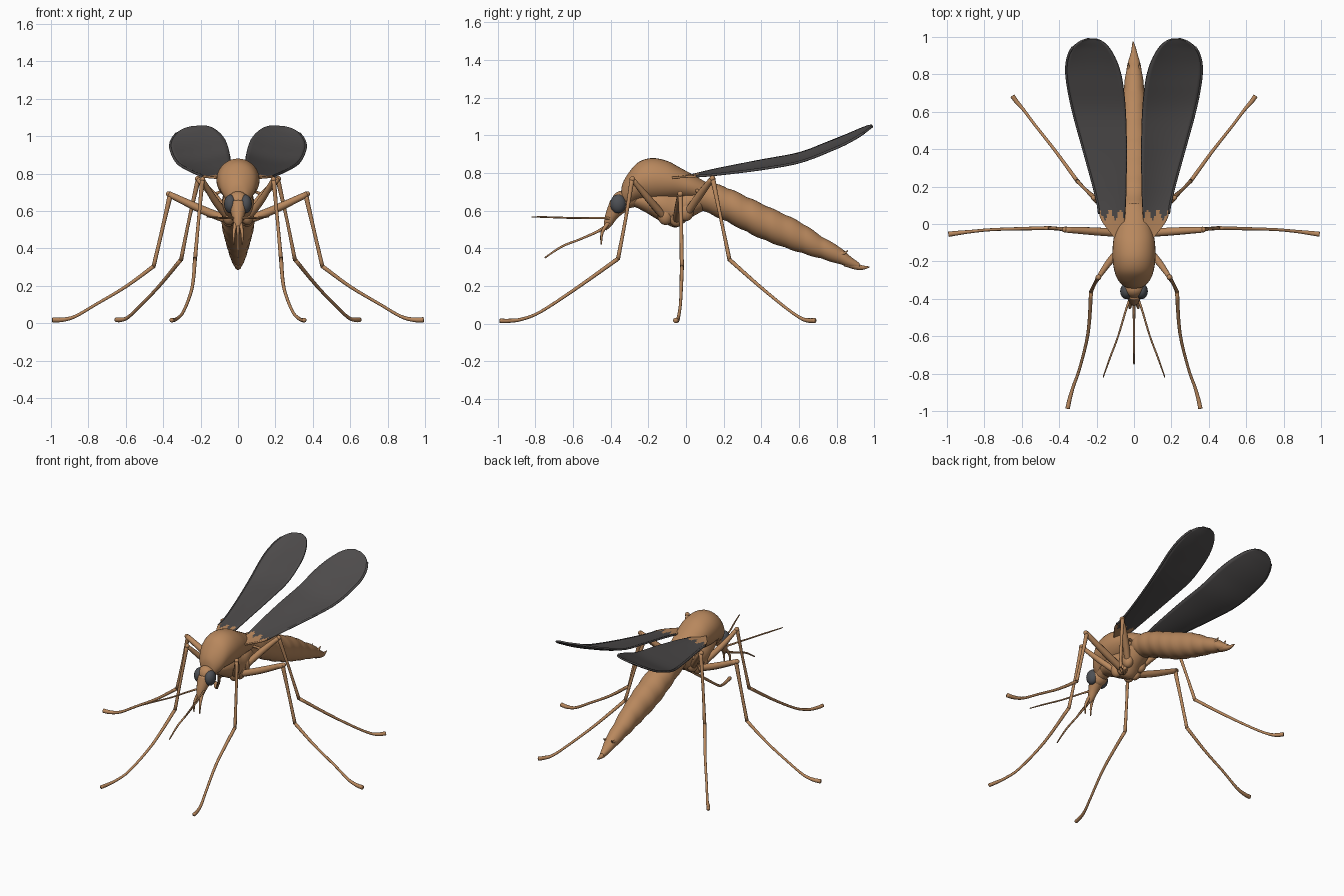
import bpy, bmesh, math
from mathutils import Vector

if "Cube" in bpy.data.objects:
    bpy.data.objects.remove(bpy.data.objects["Cube"])


def material(name, rgb):
    m = bpy.data.materials.new(name)
    m.diffuse_color = (*rgb, 1)
    m.use_nodes = True
    m.node_tree.nodes["Principled BSDF"].inputs["Base Color"].default_value = m.diffuse_color
    return m


BROWN = material("tan_brown", (0.48, 0.245, 0.11))
GREY = material("wing_grey", (0.075, 0.07, 0.07))
EYE = material("eye_grey", (0.075, 0.08, 0.09))


def finish(bm, name, mats):
    bmesh.ops.recalc_face_normals(bm, faces=bm.faces)
    me = bpy.data.meshes.new(name)
    bm.to_mesh(me)
    bm.free()
    for m in mats:
        me.materials.append(m)
    me.shade_smooth()
    ob = bpy.data.objects.new(name, me)
    bpy.context.collection.objects.link(ob)
    return ob


def smooth_rows(rows, n):
    """Catmull-Rom interpolation of any tuples, n steps per span."""
    out = []
    for i in range(len(rows) - 1):
        a, b, c, d = (rows[max(i - 1, 0)], rows[i], rows[i + 1],
                      rows[min(i + 2, len(rows) - 1)])
        for k in range(n):
            t = k / n
            out.append(tuple(
                0.5 * (2 * q + (r - p) * t + (2 * p - 5 * q + 4 * r - s) * t * t
                       + (3 * q - p - 3 * r + s) * t ** 3)
                for p, q, r, s in zip(a, b, c, d)))
    out.append(tuple(rows[-1]))
    return out


def skin(bm, rings):
    loops = [[bm.verts.new(p) for p in ring] for ring in rings]
    n = len(loops[0])
    for a, b in zip(loops, loops[1:]):
        for i in range(n):
            j = (i + 1) % n
            bm.faces.new((a[i], a[j], b[j], b[i]))
    bm.faces.new(loops[0])
    bm.faces.new(loops[-1])


def loft(name, rows, mat, sides=32):
    """Rows are (y, centre z, half width, half height)."""
    bm = bmesh.new()
    ang = [2 * math.pi * i / sides for i in range(sides)]
    skin(bm, [[(rx * math.cos(a), y, z + rz * math.sin(a)) for a in ang]
              for y, z, rx, rz in rows])
    return finish(bm, name, [mat])


def tube(name, pts, mat, steps=4, sides=10):
    """Round tube along (x, y, z, radius) points."""
    pts = smooth_rows(pts, steps)
    pos = [Vector(p[:3]) for p in pts]
    rings, nrm = [], Vector((0.31, 0.53, 0.79))
    for i, p in enumerate(pos):
        t = (pos[min(i + 1, len(pos) - 1)] - pos[max(i - 1, 0)]).normalized()
        nrm = (nrm - t * nrm.dot(t)).normalized()
        b = t.cross(nrm)
        rings.append([p + pts[i][3] * (nrm * math.cos(a) + b * math.sin(a))
                      for a in (2 * math.pi * k / sides for k in range(sides))])
    bm = bmesh.new()
    skin(bm, rings)
    return finish(bm, name, [mat])


def ball(name, centre, size, mat):
    bm = bmesh.new()
    bmesh.ops.create_uvsphere(bm, u_segments=24, v_segments=16, radius=1)
    for v in bm.verts:
        v.co = Vector(centre) + Vector(a * b for a, b in zip(v.co, size))
    return finish(bm, name, [mat])


# Thorax: domed back and narrower underside
loft("thorax", smooth_rows([
    (-0.345, .68, .015, .02), (-0.335, .69, .05, .06), (-0.30, .72, .085, .088),
    (-0.25, .755, .105, .105), (-0.18, .765, .115, .115), (-0.10, .76, .112, .105),
    (-0.03, .745, .10, .083), (0.04, .725, .085, .065), (0.11, .70, .06, .05)], 5), BROWN)
loft("thorax_underside", smooth_rows([
    (-0.30, .665, .035, .03), (-0.22, .65, .07, .055), (-0.13, .63, .088, .088),
    (-0.05, .61, .08, .098), (0.02, .64, .075, .08), (0.10, .67, .065, .065)], 5), BROWN)

# Abdomen with softly swollen segments
rows = smooth_rows([
    (0.02, .69, .05, .05), (0.08, .68, .075, .075), (0.20, .64, .085, .09),
    (0.40, .545, .088, .094), (0.60, .462, .07, .082), (0.72, .405, .055, .06),
    (0.82, .36, .042, .045), (0.87, .33, .03, .03), (0.92, .308, .016, .016)], 8)
loft("abdomen", [(y, z, rx * k, rz * k) for y, z, rx, rz in rows
                 for k in [0.96 + 0.06 * abs(math.sin(math.pi * (y - 0.02) / 0.1))]], BROWN)
tube("tail_tip", [(0, .85, .33, .028), (0, .92, .30, .016), (-.005, .975, .302, .003)], BROWN)

# Head, snout and beak
ball("head", (0, -0.345, 0.645), (.058, .05, .06), BROWN)
tube("neck", [(0, -.27, .68, .06), (0, -.345, .65, .045)], BROWN)
tube("snout", [(0, -.36, .63, .05), (0, -.395, .575, .034), (0, -.415, .53, .022),
               (0, -.43, .50, .008)], BROWN, sides=16)
tube("beak", [(0, -.40, .535, .012), (0, -.46, .495, .008), (0, -.56, .45, .006),
              (0, -.66, .41, .006), (0, -.75, .35, .004)], BROWN)

# Leg paths: femur from hip to knee, then shin down to foot
LEGS = {
    "front": ([(.05, -.11, .56, .02), (.13, -.20, .665, .019), (.19, -.285, .768, .012)],
              [(.19, -.285, .775, .013), (.21, -.32, .56, .009), (.23, -.362, .34, .011)],
              [(.23, -.362, .345, .011), (.245, -.58, .19, .009), (.29, -.77, .065, .008),
               (.325, -.87, .025, .009), (.345, -.94, .016, .011), (.355, -.988, .016, .012)]),
    "middle": ([(.05, -.05, .55, .022), (.20, -.04, .61, .022), (.37, -.03, .69, .016)],
               [(.36, -.03, .695, .014), (.405, -.025, .50, .01), (.452, -.022, .30, .011)],
               [(.45, -.022, .305, .011), (.60, -.025, .195, .009), (.76, -.03, .10, .008),
                (.87, -.04, .036, .009), (.94, -.048, .018, .012), (.992, -.055, .018, .014)]),
    "rear": ([(.05, .0, .58, .02), (.13, .07, .68, .021), (.215, .14, .772, .014)],
             [(.21, .14, .78, .014), (.26, .185, .56, .009), (.305, .232, .335, .011)],
             [(.305, .232, .34, .011), (.42, .39, .20, .009), (.53, .53, .085, .008),
              (.59, .61, .03, .009), (.625, .65, .018, .012), (.65, .685, .018, .013)]),
}

# Wing outline rows: (y, inner x, outer x, middle z, cross tilt)
WING = smooth_rows([
    (-.08, .06, .10, .775, 0), (.02, .05, .175, .785, .003), (.10, .045, .192, .797, .01),
    (.20, .042, .215, .813, .016), (.40, .04, .27, .845, .023), (.60, .045, .325, .882, .024),
    (.75, .06, .355, .938, .024), (.85, .085, .361, .98, .022), (.93, .125, .338, 1.02, .016),
    (.972, .165, .295, 1.043, .008), (.99, .205, .25, 1.051, .002)], 7)


def wing(name, s):
    bm = bmesh.new()
    cols = 14
    grid = []
    for y, xi, xo, z, d in WING:
        line = []
        for c in range(cols + 1):
            t = c / cols
            bow = 0.6 * d * (1 - (2 * t - 1) ** 2)
            line.append(bm.verts.new((s * (xi + (xo - xi) * t), y,
                                      z + d * (1 - 2 * t) - bow)))
        grid.append(line)
    for a, b in zip(grid, grid[1:]):
        for i in range(cols):
            f = bm.faces.new((a[i], a[i + 1], b[i + 1], b[i]))
            m = f.calc_center_median()
            # Ragged brown root
            f.material_index = int(m.y < 0.05 + 0.03 * math.sin(abs(m.x) * 110))
    ob = finish(bm, name, [GREY, BROWN])
    mod = ob.modifiers.new("thickness", "SOLIDIFY")
    mod.thickness, mod.offset = 0.011, 0


for side, s in (("right", 1), ("left", -1)):
    def flip(pts):
        return [(s * p[0], *p[1:]) for p in pts]

    wing(f"{side}_wing", s)
    tube(f"{side}_wing_edge", [(s * r[2], r[0], r[3] - r[4], .007) for r in WING[10:60:4]],
         GREY, steps=2)
    ball(f"{side}_eye", (s * .04, -.36, .637), (.034, .042, .05), EYE)
    tube(f"{side}_antenna", flip([(.015, -.385, .56, .008), (.04, -.45, .562, .006),
                                  (.085, -.60, .562, .005), (.13, -.72, .566, .005),
                                  (.165, -.82, .568, .003)]), BROWN)
    tube(f"{side}_feeler", flip([(.012, -.41, .54, .012), (.022, -.445, .485, .008),
                                 (.022, -.45, .42, .004)]), BROWN)
    tube(f"{side}_tail_spur", flip([(.025, .81, .37, .015), (.03, .84, .375, .008),
                                    (.03, .86, .39, .002)]), BROWN)
    # Small balancer knob behind the wing
    tube(f"{side}_balancer", flip([(.06, .05, .71, .012), (.10, .07, .70, .007),
                                   (.125, .08, .685, .013), (.13, .085, .675, .005)]), BROWN)
    for leg, (femur, shin, foot) in LEGS.items():
        x, y, z, _ = femur[0]
        ball(f"{side}_{leg}_hip", (s * x, y, z + .015), (.035, .04, .05), BROWN)
        ball(f"{side}_{leg}_knee", (s * femur[-1][0], *femur[-1][1:3]), (.015,) * 3, BROWN)
        tube(f"{side}_{leg}_thigh", flip(femur), BROWN)
        tube(f"{side}_{leg}_shin", flip(shin), BROWN)
        tube(f"{side}_{leg}_foot", flip(foot), BROWN)
